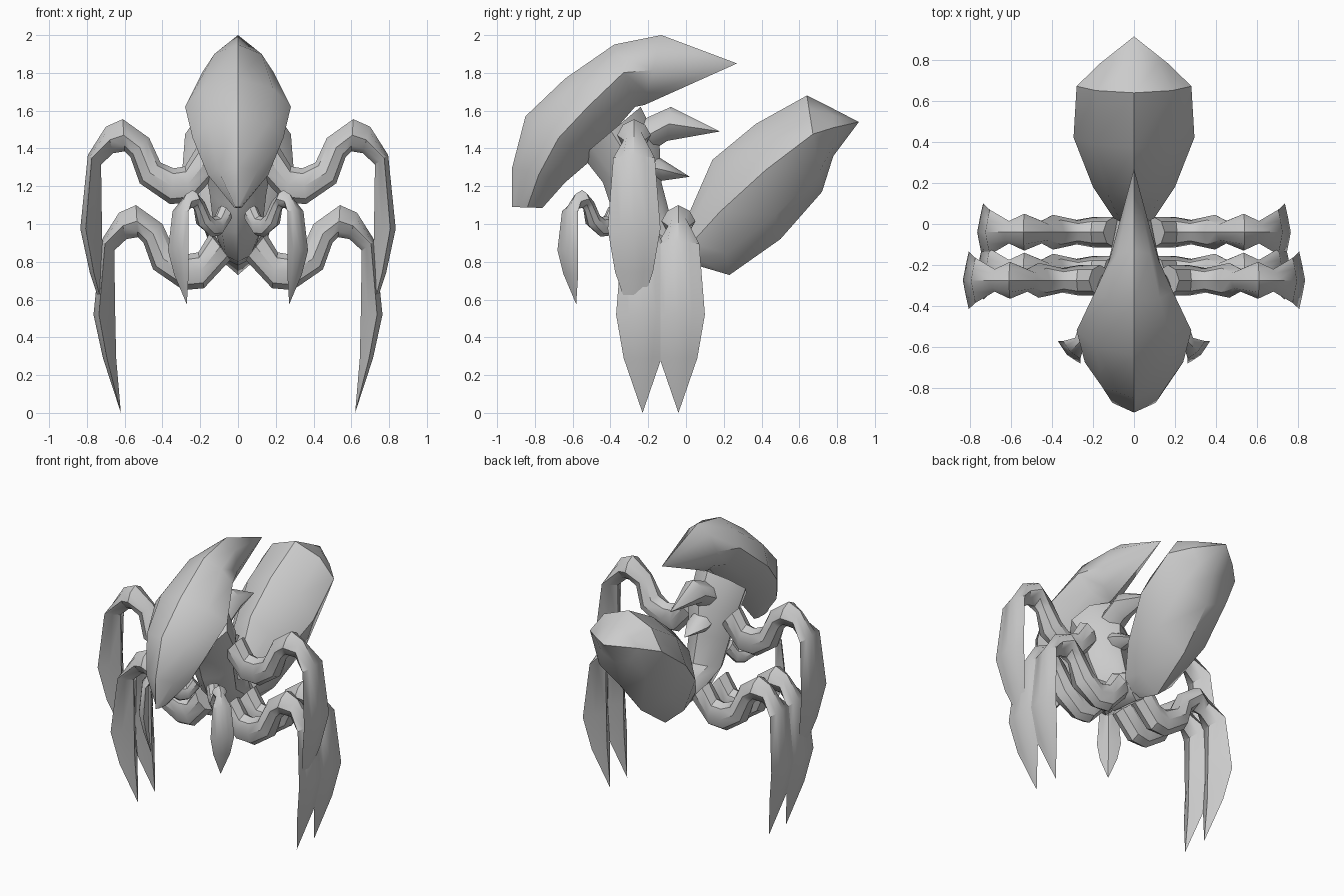
import bpy, bmesh
from math import radians, pi, sin, cos
from mathutils import Matrix, Vector

if "Cube" in bpy.data.objects:
    bpy.data.objects.remove(bpy.data.objects["Cube"])


def loft(name, stations, to3d, matrix=Matrix.Identity(4), mirror=False, sharp=38):
    """Skin 8-sided rings. Station: (upper point, lower point, half width, side position, roundness)."""
    bm = bmesh.new()
    rings = []
    for top, bot, w, t, k in stations:
        a, b = Vector(top), Vector(bot)
        s = a.lerp(b, t)
        upper, lower = s + (a - s) * k, s + (b - s) * k
        half = [(a, 0), (upper, k * w), (s, w), (lower, k * w), (b, 0)]
        pts = half + [(p, -x) for p, x in half[3:0:-1]]
        rings.append([bm.verts.new(matrix @ to3d(p, x)) for p, x in pts])
    for r, q in zip(rings, rings[1:]):
        for i in range(8):
            j = (i + 1) % 8
            bm.faces.new((r[i], r[j], q[j], q[i]))
    bm.faces.new(rings[0])
    bm.faces.new(rings[-1])
    bmesh.ops.remove_doubles(bm, verts=bm.verts, dist=0.0005)
    bmesh.ops.recalc_face_normals(bm, faces=bm.faces)
    me = bpy.data.meshes.new(name)
    bm.to_mesh(me)
    bm.free()
    me.shade_smooth()
    me.set_sharp_from_angle(angle=radians(sharp))
    ob = bpy.data.objects.new(name, me)
    bpy.context.collection.objects.link(ob)
    if mirror:
        ob.modifiers.new("Mirror", 'MIRROR')
    return ob


def body_plane(p, x):
    return Vector((x, p[0], p[1]))


def leg_plane(p, y):
    return Vector((p[0], y, p[1]))


R = 0.66

# Head with swept-back crest
loft("head_crest", [
    ((-.92, 1.09), (-.76, 1.085), .02, .5, R),
    ((-.92, 1.30), (-.64, 1.22), .16, .5, R),
    ((-.85, 1.57), (-.50, 1.34), .24, .5, R),
    ((-.64, 1.77), (-.40, 1.47), .28, .5, R),
    ((-.38, 1.95), (-.27, 1.62), .19, .45, R),
    ((-.13, 2.00), (-.22, 1.63), .12, .5, R),
    ((.27, 1.85), (.27, 1.85), 0, .5, R)], body_plane)

# Curved thorax between head and abdomen
loft("thorax", [
    ((-.24, 1.62), (-.55, 1.36), .19, .5, R),
    ((-.14, 1.42), (-.44, 1.22), .18, .5, R),
    ((-.13, 1.22), (-.40, 1.10), .15, .5, R),
    ((-.08, 1.03), (-.33, .95), .13, .5, R),
    ((.05, 1.00), (-.20, .80), .10, .5, R),
    ((.14, .92), (.02, .78), .07, .5, R)], body_plane)

# Abdomen
loft("abdomen", [
    ((.00, 1.02), (.06, .78), .10, .5, R),
    ((.14, 1.34), (.23, .73), .20, .45, R),
    ((.37, 1.53), (.50, .92), .295, .4, R),
    ((.64, 1.68), (.72, 1.17), .28, .4, R),
    ((.78, 1.61), (.78, 1.36), .17, .4, R),
    ((.915, 1.54), (.915, 1.54), 0, .5, R)], body_plane)

# Back spikes
loft("upper_back_spike", [
    ((-.28, 1.53), (-.22, 1.36), .09, .5, R),
    ((-.08, 1.62), (-.10, 1.44), .09, .5, R),
    ((.18, 1.49), (.18, 1.49), 0, .5, R)], body_plane)
loft("lower_back_spike", [
    ((-.22, 1.39), (-.20, 1.22), .08, .5, R),
    ((-.13, 1.345), (-.12, 1.23), .08, .5, R),
    ((.02, 1.25), (.02, 1.25), 0, .5, R)], body_plane)

# One limb profile: knotted tube bending over a knee into a hanging blade
LIMB = [
    ((.15, .95), (.04, .81), .075, .5, .7),
    ((.21, .85), (.18, .66), .075, .5, .7),
    ((.27, .84), (.29, .65), .060, .5, .7),
    ((.34, .87), (.45, .76), .085, .5, .7),
    ((.40, 1.00), (.50, .90), .055, .5, .7),
    ((.54, 1.10), (.53, .93), .090, .5, .65),
    ((.63, 1.06), (.59, .92), .055, .5, .65),
    ((.725, .91), (.655, .86), .110, .3, .52),
    ((.765, .52), (.65, .52), .140, .25, .52),
    ((.715, .29), (.645, .29), .100, .3, .52),
    ((.62, .0), (.62, .0), 0, .5, .5)]

# (name, offset, scale, turn about z)
for name, offset, scale, turn in [
        ("upper_legs", (.07, -.275, .455), 1, 0),
        ("lower_front_legs", (0, -.23, 0), 1, 0),
        ("lower_rear_legs", (0, -.04, 0), 1, 0),
        ("small_front_arms", (.03, -.34, .575), .55, -45)]:
    m = (Matrix.Translation(offset) @ Matrix.Rotation(radians(turn), 4, 'Z')
         @ Matrix.Scale(scale, 4))
    loft(name, LIMB, leg_plane, m, mirror=True)
